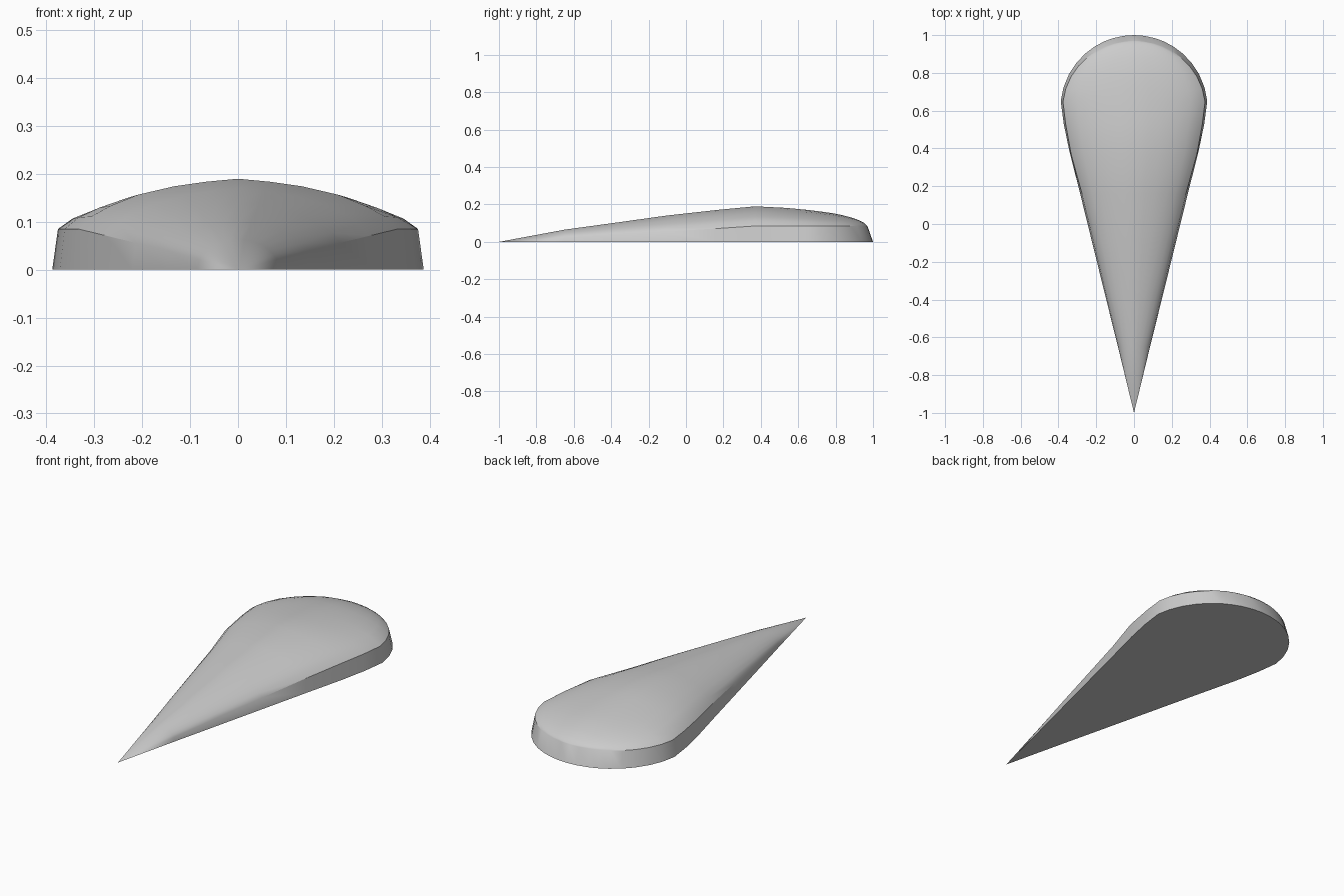
import bpy, bmesh, math

if "Cube" in bpy.data.objects:
    bpy.data.objects.remove(bpy.data.objects["Cube"])

# Stations tail to head: base half width, base y, rim half width, rim y, rim z, crest z
stations = [
    (0.085, -0.65, 0.081, -0.65, 0.021, 0.065),
    (0.152, -0.38, 0.146, -0.38, 0.040, 0.102),
    (0.221, -0.10, 0.213, -0.10, 0.056, 0.141),
    (0.285, 0.16, 0.275, 0.16, 0.071, 0.170),
    (0.343, 0.39, 0.333, 0.37, 0.085, 0.190),
    (0.372, 0.53, 0.362, 0.53, 0.085, 0.182),
]

def crest(y):
    """Height of the centre line over the round head."""
    pts = [(0.53, 0.182), (0.65, 0.171), (0.77, 0.156), (0.86, 0.138),
           (0.92, 0.118), (0.955, 0.100), (0.97, 0.085)]
    for (a, za), (b, zb) in zip(pts, pts[1:]):
        if y <= b:
            return za + (zb - za) * (y - a) / (b - a)
    return 0.085

# Round head as an arc
for deg in (6, 17, 28, 39, 49, 58, 66, 73, 82):
    c, s = math.cos(math.radians(deg)), math.sin(math.radians(deg))
    yr = 0.61 + 0.36 * s
    stations.append((0.39 * c, 0.61 + 0.39 * s, 0.378 * c, yr, 0.085, crest(yr)))

# Cross-section of the dome: fraction of half width, fraction of height
half = [(1, 0), (0.92, 0.25), (0.8, 0.46), (0.63, 0.68), (0.4, 0.85), (0.2, 0.94)]
section = [(-t, f) for t, f in half] + [(0, 1)] + [(t, f) for t, f in reversed(half)]

bm = bmesh.new()
rows = []
for xb, yb, xr, yr, zr, zc in stations:
    pts = [(-xb, yb, 0)]
    pts += [(t * xr, yr, zr + f * (zc - zr)) for t, f in section]
    pts.append((xb, yb, 0))
    rows.append([bm.verts.new(p) for p in pts])
n = len(rows[0])
tip = bm.verts.new((0, -1, 0))
head_rim = bm.verts.new((0, 0.97, 0.085))
head_base = bm.verts.new((0, 1, 0))

# Skin the upper surface and rim wall
for a, b in zip(rows, rows[1:]):
    for i in range(n - 1):
        bm.faces.new((a[i], a[i + 1], b[i + 1], b[i]))
for i in range(n - 1):
    bm.faces.new((tip, rows[0][i + 1], rows[0][i]))
last = rows[-1]
for i in range(1, n - 2):
    bm.faces.new((last[i], last[i + 1], head_rim))
bm.faces.new((last[0], last[1], head_rim, head_base))
bm.faces.new((last[-2], last[-1], head_base, head_rim))

# Flat underside
bm.faces.new([tip] + [r[-1] for r in rows] + [head_base] + [r[0] for r in reversed(rows)])
bmesh.ops.recalc_face_normals(bm, faces=bm.faces[:])

mesh = bpy.data.meshes.new("teardrop_dome")
bm.to_mesh(mesh)
bm.free()
obj = bpy.data.objects.new("teardrop_dome", mesh)
bpy.context.collection.objects.link(obj)
bpy.context.view_layer.objects.active = obj
obj.select_set(True)
bpy.ops.object.shade_smooth_by_angle(angle=math.radians(30))
